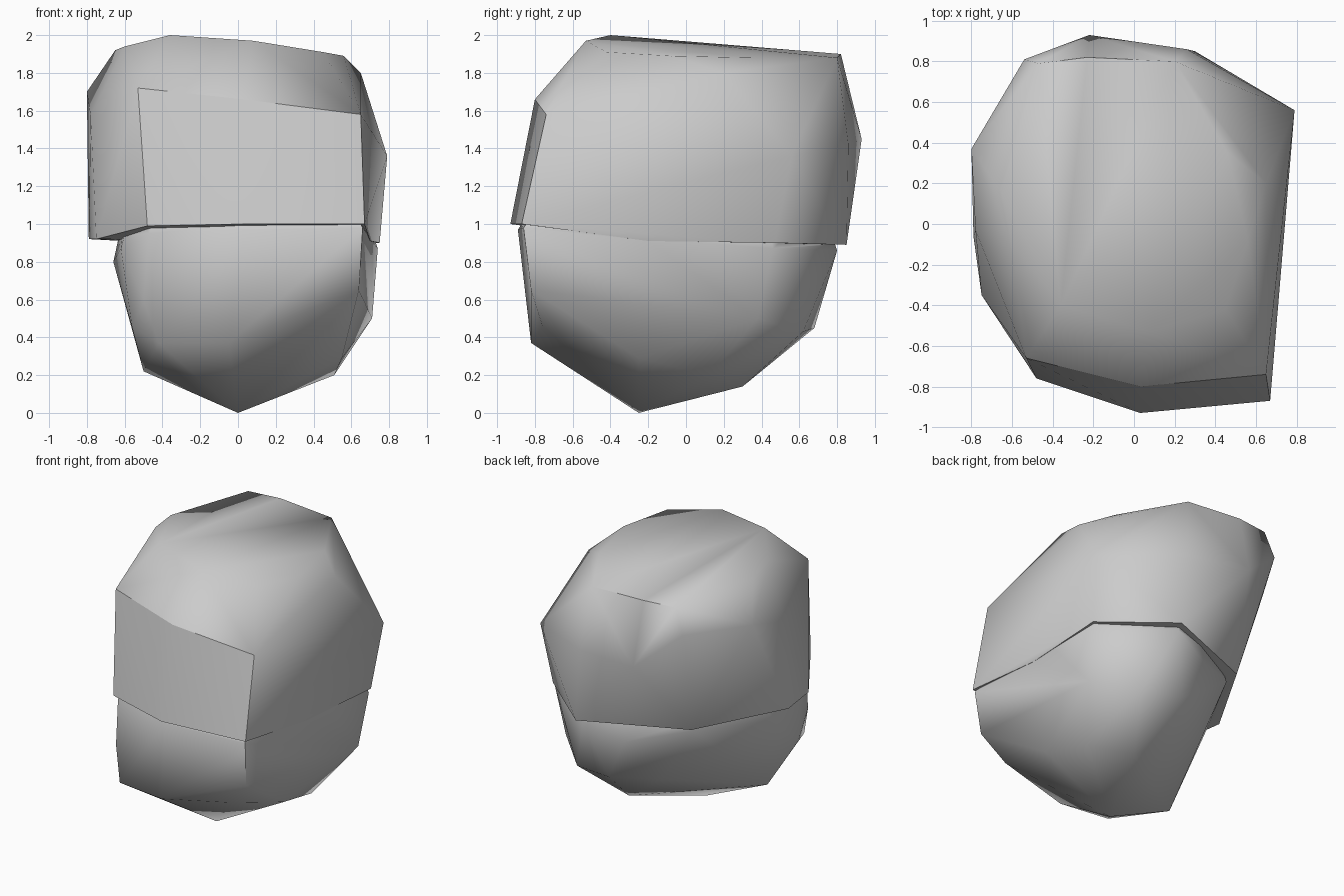
import bpy, bmesh
from math import radians
from mathutils import Vector

if "Cube" in bpy.data.objects:
    bpy.data.objects.remove(bpy.data.objects["Cube"])


def hull(name, pts):
    """Faceted boulder mass: convex hull around a few corner points."""
    bm = bmesh.new()
    for p in pts:
        bm.verts.new(p)
    bmesh.ops.convex_hull(bm, input=bm.verts[:])
    loose = [v for v in bm.verts if not v.link_faces]
    bmesh.ops.delete(bm, geom=loose, context='VERTS')
    bmesh.ops.recalc_face_normals(bm, faces=bm.faces[:])
    me = bpy.data.meshes.new(name)
    bm.to_mesh(me)
    bm.free()
    ob = bpy.data.objects.new(name, me)
    bpy.context.collection.objects.link(ob)
    return ob


# Upper mass: flat top, shoulder corners, overhanging lower rim
plate = [(.65, -.74, 1.58), (.03, -.80, 1.66), (-.53, -.66, 1.72),
         (.67, -.87, 1.0), (.03, -.93, 1.0), (-.48, -.76, .99)]
top = [(-.36, -.40, 2.0), (.08, -.53, 1.97), (.45, -.42, 1.91), (.56, -.08, 1.89),
       (.46, .35, 1.88), (.20, .80, 1.88), (-.23, .82, 1.9), (-.47, .79, 1.9),
       (-.65, .15, 1.92), (-.60, -.10, 1.94)]
shoulder = [(-.78, -.03, 1.57), (-.80, .37, 1.70), (-.54, .81, 1.72), (-.22, .93, 1.45),
            (.26, .86, 1.42), (.79, .56, 1.36), (.65, .20, 1.80)]
rim = [(-.75, -.35, .92), (-.79, -.06, .92), (-.43, .55, .90),
       (.30, .85, .89), (.75, .47, .90), (.70, -.2, .91)]
rock = hull("rock", plate + top + shoulder + rim)

# Lower mass: slightly inset, tapering to a blunt point on the ground
neck = [(.66, -.86, .98), (.03, -.89, .97), (-.47, -.72, .95), (-.62, -.45, .87),
        (-.66, -.05, .80), (-.40, .48, .86), (0, .72, .76), (.28, .80, .86),
        (.74, .46, .87), (.69, -.2, .89)]
waist = [(.64, -.82, .65), (.48, -.76, .46), (-.05, -.82, .37), (-.42, -.77, .37),
         (-.50, -.70, .6), (-.56, -.50, .45), (.71, .38, .50), (.45, .62, .43),
         (.15, .68, .45), (-.10, .42, .40), (-.45, 0, .41)]
base = [(.51, .12, .20), (.55, -.25, .29), (.25, .30, .14), (-.50, -.23, .22), (0, -.25, 0)]
inner = [(x * .9, y * .9, 1.1) for x, y, z in neck]
lower = hull("lower_mass", neck + waist + base + inner)

# Join both masses into one stone with a crease between them
mod = rock.modifiers.new("join", 'BOOLEAN')
mod.operation = 'UNION'
mod.solver = 'EXACT'
mod.object = lower
bpy.context.view_layer.objects.active = rock
rock.select_set(True)
bpy.ops.object.modifier_apply(modifier=mod.name)
bpy.data.objects.remove(lower)
bpy.ops.object.shade_smooth_by_angle(angle=radians(60))

# Crisp outline around the flat front facet
bm = bmesh.new()
bm.from_mesh(rock.data)
corner = {v for v in bm.verts if any((v.co - Vector(p)).length < .01 for p in plate)}
facet = {f for f in bm.faces if all(v in corner for v in f.verts)}
for e in bm.edges:
    if sum(f in facet for f in e.link_faces) == 1:
        e.smooth = False
bm.to_mesh(rock.data)
bm.free()
